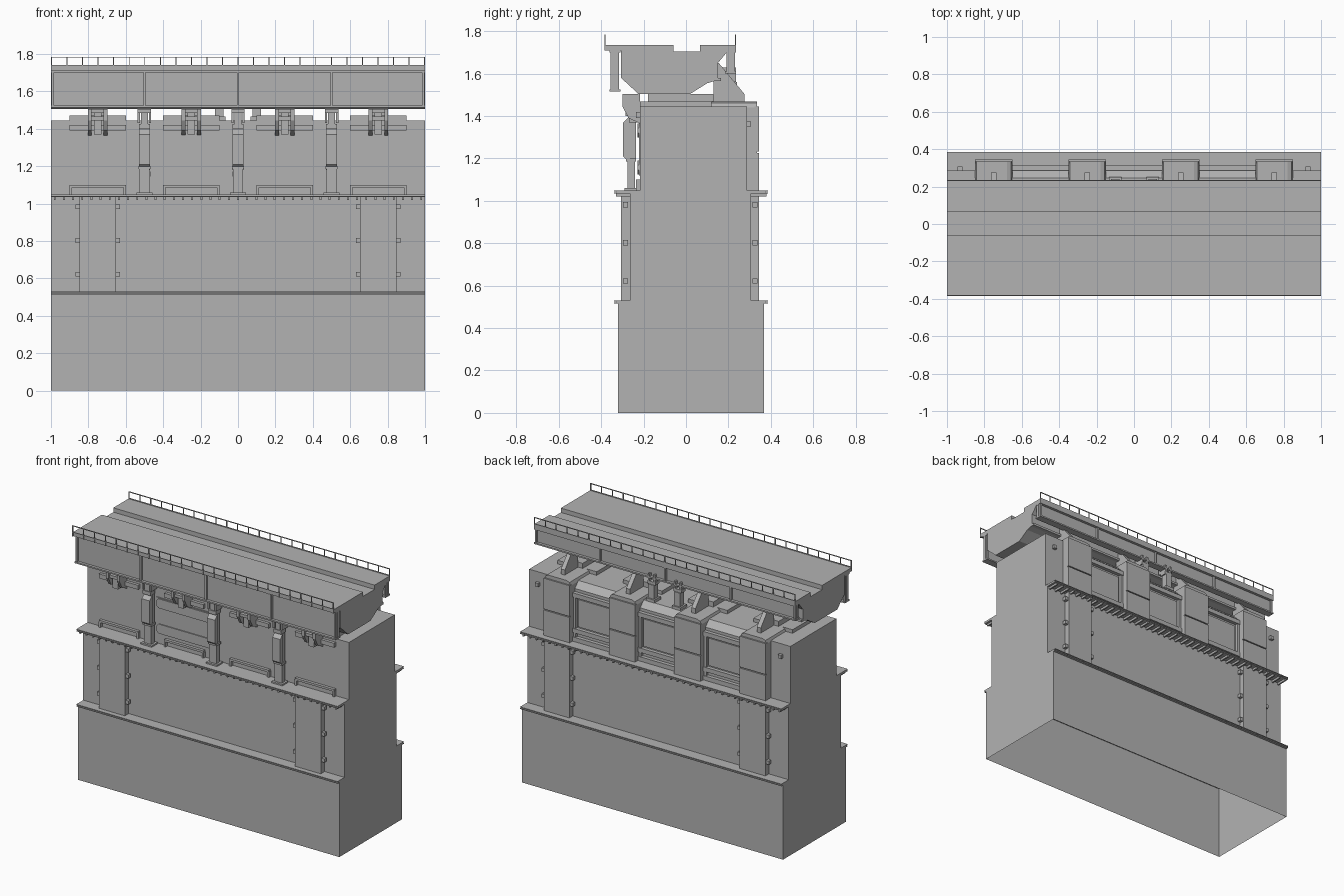
import bpy, bmesh
from mathutils import Vector

default_cube = bpy.data.objects.get("Cube")
if default_cube:
    bpy.data.objects.remove(default_cube, do_unlink=True)

shade = (.45, .45, .45, 1)
grey = bpy.data.materials.new("concrete_grey")
grey.use_nodes = True
grey.diffuse_color = shade
grey.node_tree.nodes["Principled BSDF"].inputs["Base Color"].default_value = shade

# Main heights, depths and column lines
lower_ledge, upper_ledge = .52, 1.04
roof, cap, belly, deck = 1.445, 1.47, 1.505, 1.735
front_wall, back_wall, buttress_back = -.216, .287, .344
front_edge, back_edge = -.38, .235
clamp_lines = [-.75, -.25, .25, .75]
bay_lines = [-.5, 0, .5]
sides = (-1, 1)


def finish(name, bm):
    bmesh.ops.recalc_face_normals(bm, faces=bm.faces[:])
    mesh = bpy.data.meshes.new(name)
    bm.to_mesh(mesh)
    bm.free()
    mesh.materials.append(grey)
    part = bpy.data.objects.new(name, mesh)
    bpy.context.collection.objects.link(part)


def add_box(bm, centre, width, front, back, bottom, top):
    low = Vector((centre - width / 2, front, bottom))
    size = Vector((width, back - front, top - bottom))
    for vert in bmesh.ops.create_cube(bm, size=1)["verts"]:
        vert.co = [start + length * (corner + .5) for start, length, corner in zip(low, size, vert.co)]


def boxes(name, items):
    """Join several boxes, each (centre, width, front, back, bottom, top)."""
    bm = bmesh.new()
    for item in items:
        add_box(bm, *item)
    finish(name, bm)


def box(name, *item):
    boxes(name, [item])


def sweep(name, outline, centre, width):
    """Extrude a y-z outline along x."""
    bm = bmesh.new()
    face = bm.faces.new([bm.verts.new((centre - width / 2, y, z)) for y, z in outline])
    moved = bmesh.ops.extrude_face_region(bm, geom=[face])["geom"]
    bmesh.ops.translate(bm, vec=(width, 0, 0), verts=[v for v in moved if isinstance(v, bmesh.types.BMVert)])
    finish(name, bm)


def chamfered_plate(name, centre, width, front, back, bottom, top, cut, upper_only=False):
    """Box whose corners, seen from the front, are cut off."""
    bm = bmesh.new()
    add_box(bm, centre, width, front, back, bottom, top)
    edges = []
    for edge in bm.edges:
        start, end = (vert.co for vert in edge.verts)
        along_y = abs(start.y - end.y) > abs(start.x - end.x) + abs(start.z - end.z)
        if along_y and not (upper_only and start.z < (bottom + top) / 2):
            edges.append(edge)
    bmesh.ops.bevel(bm, geom=edges, offset=cut, segments=2 if upper_only else 1, profile=.5, affect="EDGES")
    finish(name, bm)


# Hollow base, open underneath
bm = bmesh.new()
add_box(bm, 0, 2, -.32, .367, 0, lower_ledge)
floor = [face for face in bm.faces if face.calc_center_median().z < .01]
bmesh.ops.delete(bm, geom=floor, context="FACES_ONLY")
finish("base_shell", bm)

# Grooved ledges with ribs under the upper one
for name, level in (("lower_ledge", lower_ledge), ("upper_ledge", upper_ledge)):
    boxes(name, [(0, 2, -.34, .386, level - .005, level),
                 (0, 2, -.33, .376, level, level + .005),
                 (0, 2, -.34, .386, level + .005, level + .01)])
rib_lines = [-.98 + .049 * step for step in range(41)]
for name, front, back in (("front_ledge_ribs", -.33, -.26), ("back_ledge_ribs", .3, .38)):
    boxes(name, [(line, .01, front, back, upper_ledge - .02, upper_ledge) for line in rib_lines])

# Middle storey with pilasters and clips
middle_front, middle_back = -.264, .306
box("middle_block", 0, 2, middle_front, middle_back, lower_ledge, upper_ledge)
for name, front, back in (("front_pilaster", -.306, middle_front), ("back_pilaster", middle_back, buttress_back)):
    clip = (front + back) / 2
    for side in sides:
        line = side * .75
        box(name, line, .196, front, back, lower_ledge, upper_ledge)
        boxes(name + "_clips", [(line + edge * .1, .04, clip - .012, clip + .012, level, level + .025)
                                for level in (.61, .79, .97) for edge in sides])

# Upper storey, with its back top edge sloped
slope = .04
sweep("upper_block", [(front_wall, upper_ledge), (back_wall, upper_ledge), (back_wall, roof - slope),
                      (back_wall - slope, roof), (front_wall, roof)], 0, 1.7)
for side in sides:
    box("end_block", side * .925, .15, front_wall, back_wall, upper_ledge, roof)
    box("end_hook", side * .93, .025, back_wall, back_wall + .02, 1.35, 1.375)

for line in clamp_lines:
    # Back buttress with covers, cap, fin and bearing
    chamfered_plate("buttress", line, .2, .1, buttress_back - .01, upper_ledge, cap, .03, upper_only=True)
    boxes("buttress_covers", [(line, .2, buttress_back - .02, buttress_back, bottom, top)
                              for bottom, top in ((upper_ledge, 1.225), (1.232, roof))])
    box("buttress_cap", line, .3, front_wall, .12, roof, cap)
    box("bearing_block", line, .1, -.18, .13, cap, belly)
    sweep("buttress_fin", [(.13, cap), (.275, cap), (.275, belly), (.155, 1.65), (.13, 1.65)], line, .03)

    # Front clamp with its rail
    for side in sides:
        sweep("clamp_cheek", [(-.3, belly), (front_wall, belly), (front_wall, 1.365),
                              (-.27, 1.39), (-.3, roof)], line + side * .042, .02)
    boxes("clamp_bars", [(line, .08, -.29, front_wall, belly - .02, belly),
                         (line, .08, -.29, front_wall, roof, roof + .02),
                         (line, .04, -.27, front_wall, 1.37, belly)])
    box("clamp_rail", line, .3, front_wall - .02, front_wall, 1.39, 1.42)

    # Low frame on the ledge
    frame = (front_wall - .02, front_wall)
    boxes("low_frame", [(line, .3, *frame, upper_ledge + .045, upper_ledge + .06)]
          + [(line + side * .145, .014, *frame, upper_ledge, upper_ledge + .05) for side in sides])

# Back bays: bars, posts and a panel between buttresses
for line in bay_lines:
    boxes("bay_bars", [(line, .3, back_wall, back_wall + .025, bottom, bottom + .03)
                       for bottom in (upper_ledge + .01, 1.11, 1.355)])
    box("bay_panel", line, .24, back_wall, back_wall + .008, 1.15, 1.34)
    boxes("bay_posts", [(line + side * .138, .016, back_wall, back_wall + .02, upper_ledge, 1.36)
                        for side in sides])

# Small jacks at the back middle
for line in (-.1, .1):
    boxes("back_jack", [(line, .066, .18, .25, roof, roof + .02),
                        (line, .044, .195, .24, roof, 1.56),
                        (line, .06, .19, back_edge, 1.56, 1.58)]
          + [(line + side * .02, .012, .16, back_edge, 1.58, 1.63) for side in sides])

# Front panel with two chamfered bands
box("front_panel", -.25, .44, front_wall - .005, front_wall, 1.12, 1.37)
for level in (1.125, 1.3):
    chamfered_plate("front_panel_band", -.25, .44, front_wall - .012, front_wall, level, level + .065, .02)

# Front lifting columns: (width, front, back, bottom, top) per stage
foot = upper_ledge + .02
stages = [(.084, -.29, -.225, upper_ledge, foot),
          (.056, -.275, -.24, foot, 1.19),
          (.066, -.283, back_edge * -1, 1.185, 1.2),
          (.048, -.265, -.235, 1.2, 1.4),
          (.06, -.285, -.235, 1.4, 1.425),
          (.036, -.28, -.23, 1.425, belly),
          (.072, -.295, -.22, belly - .02, belly)]
for line in bay_lines:
    boxes("column", [(line, *stage) for stage in stages])
    sweep("column_cover", [(-.265, 1.18), (-.296, 1.21), (-.296, 1.37), (-.265, 1.4)], line, .06)
    boxes("column_ears", [(line + side * .03, .012, -.285, -.225, 1.43, 1.49) for side in sides])

# Deck girder with a shallow channel along the top
underside = deck - .025
channel = deck - .03
sweep("deck_girder", [(front_edge, deck), (front_edge, underside), (-.306, underside), (-.306, 1.58),
                      (-.225, belly), (.02, belly), (.1, 1.555), (.15, 1.57), (.15, 1.65),
                      (.2, underside), (back_edge, underside), (back_edge, deck),
                      (.065, deck), (.065, channel), (-.06, channel), (-.06, deck)], 0, 2)

# Fascia beams: web, two flanges and stiffeners
for name, front, back, bottom in (("front_fascia", -.36, -.31, belly + .01), ("back_fascia", .185, back_edge, 1.6)):
    web = (front + back) / 2
    boxes(name, [(0, 2, web - .006, web + .006, bottom, underside),
                 (0, 2, front, back, bottom, bottom + .01),
                 (0, 2, front, back, underside - .01, underside)])
    boxes(name + "_stiffeners", [(line, .012, front + .005, back - .005, bottom, underside)
                                 for line in [-.99, *bay_lines, .99]])
box("back_lip", 0, 2, .14, .165, 1.565, 1.58)

# Railings
bar = .005
post_lines = [-.997 + .0831 * step for step in range(25)]
for name, edge in (("front_railing", front_edge - bar), ("back_railing", back_edge - bar)):
    posts = [(line, bar, edge, edge + bar, underside, deck + .048) for line in post_lines]
    rails = [(0, 2, edge, edge + bar, level, level + bar) for level in (deck, deck + .045)]
    boxes(name, posts + rails)
